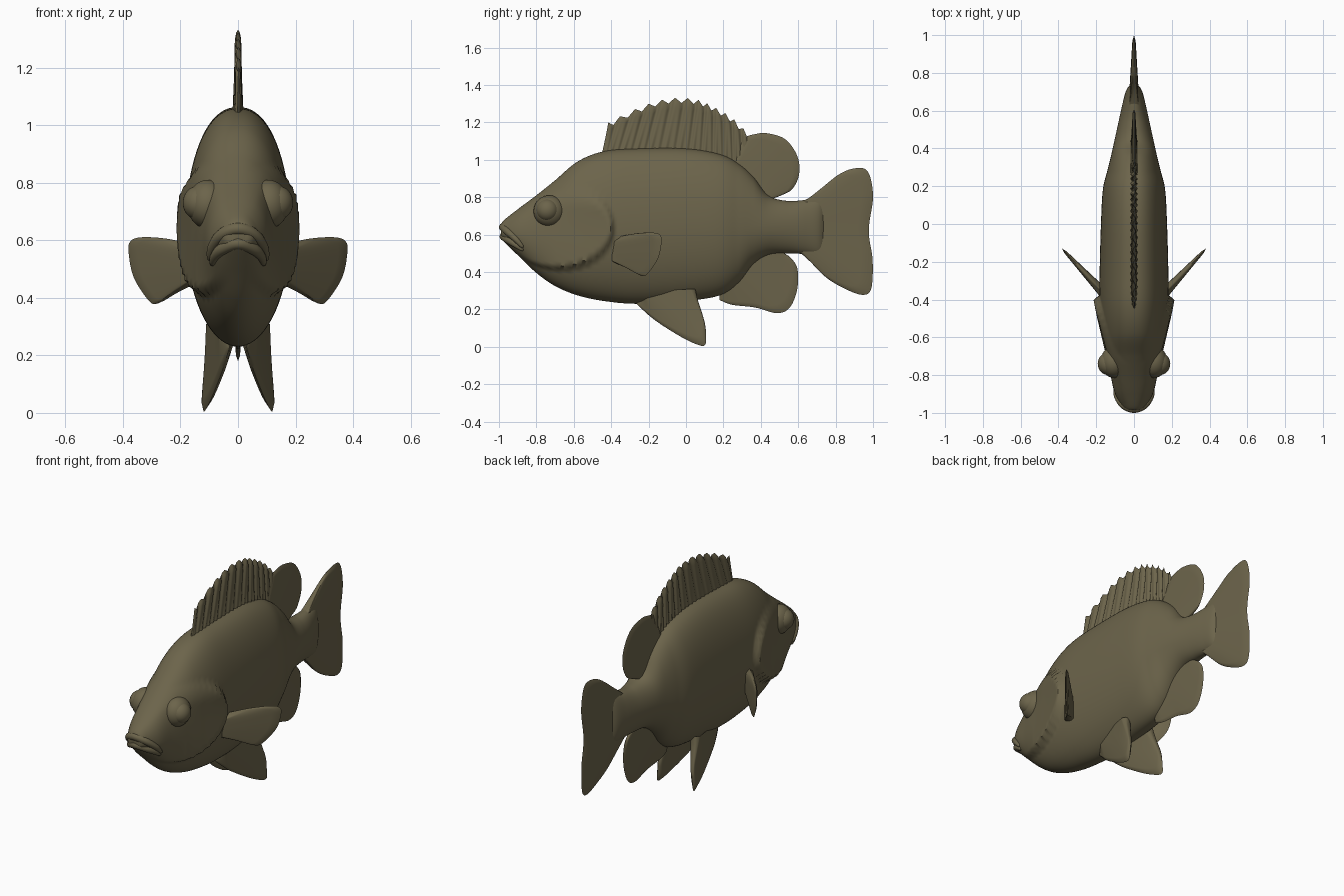
import bpy, bmesh, math
from mathutils import Vector, Matrix

if "Cube" in bpy.data.objects:
    bpy.data.objects.remove(bpy.data.objects["Cube"])

olive = bpy.data.materials.new("olive_brown")
olive.diffuse_color = (0.15, 0.128, 0.07, 1)
olive.use_nodes = True
olive.node_tree.nodes["Principled BSDF"].inputs["Base Color"].default_value = olive.diffuse_color


def clamp(v):
    return max(0.0, min(1.0, v))


def spline(pts, n):
    """Catmull-Rom through tuples of any size, n+1 samples."""
    out, last = [], len(pts) - 1
    for k in range(n + 1):
        f = k / n * last
        i = min(int(f), last - 1)
        t = f - i
        a, b, c, d = (pts[max(0, min(last, i + j))] for j in (-1, 0, 1, 2))
        out.append(tuple(0.5 * (2 * q + (r - p) * t + (2 * p - 5 * q + 4 * r - s) * t * t
                                + (3 * q - p - 3 * r + s) * t ** 3)
                         for p, q, r, s in zip(a, b, c, d)))
    return out


def finish(name, bm, mirror=False, angle=50):
    bmesh.ops.remove_doubles(bm, verts=bm.verts, dist=0.0001)
    bmesh.ops.recalc_face_normals(bm, faces=bm.faces)
    me = bpy.data.meshes.new(name)
    bm.to_mesh(me)
    bm.free()
    me.materials.append(olive)
    ob = bpy.data.objects.new(name, me)
    bpy.context.collection.objects.link(ob)
    bpy.context.view_layer.objects.active = ob
    ob.select_set(True)
    bpy.ops.object.shade_smooth_by_angle(angle=math.radians(angle))
    ob.select_set(False)
    if mirror:
        ob.modifiers.new("Mirror", 'MIRROR')
    return ob


# Body: lofted sections (y, top, bottom, height of widest point, half width)
stations = [
    (-0.99, 0.645, 0.585, 0.615, 0.02), (-0.975, 0.675, 0.565, 0.61, 0.055),
    (-0.90, 0.735, 0.49, 0.60, 0.095), (-0.80, 0.81, 0.395, 0.60, 0.12),
    (-0.70, 0.89, 0.325, 0.61, 0.145), (-0.58, 0.99, 0.275, 0.62, 0.168),
    (-0.44, 1.045, 0.245, 0.63, 0.182), (-0.26, 1.06, 0.23, 0.64, 0.182),
    (0.0, 1.06, 0.245, 0.65, 0.175), (0.18, 1.03, 0.275, 0.65, 0.165),
    (0.28, 0.98, 0.34, 0.645, 0.142), (0.36, 0.91, 0.44, 0.645, 0.122),
    (0.44, 0.81, 0.49, 0.645, 0.104), (0.54, 0.78, 0.50, 0.645, 0.082),
    (0.64, 0.785, 0.495, 0.645, 0.06), (0.71, 0.79, 0.49, 0.64, 0.04),
    (0.75, 0.77, 0.51, 0.64, 0.008)]


def gill_bump(y, z):
    """Raised gill cover with a sharp rear edge."""
    d = math.hypot((y + 0.68) / 0.29, (z - 0.64) / 0.22)
    edge = clamp((1.05 - d) / 0.1)
    edge = edge * edge * (3 - 2 * edge)
    return 0.034 * edge * min(1, d) ** 2 * clamp((y + 0.95) / 0.25) * clamp((0.86 - z) / 0.1)


bm = bmesh.new()
N, rings = 80, []
for y, top, bot, mid, w in spline(stations, 208):
    ring = []
    for k in range(N):
        a = 2 * math.pi * k / N
        c, s = math.cos(a), math.sin(a)
        p = 0.88 if s > 0 else 1.0
        z = mid + s * ((top - mid) if s > 0 else (mid - bot))
        x = math.copysign(abs(c) ** p, c) * w
        x += math.copysign(gill_bump(y, z) * min(1, 2 * abs(c)), c) if abs(c) > 0.01 else 0
        ring.append(bm.verts.new((x, y, z)))
    rings.append(ring)
for r0, r1 in zip(rings, rings[1:]):
    for k in range(N):
        bm.faces.new((r0[k], r0[(k + 1) % N], r1[(k + 1) % N], r1[k]))
bm.faces.new(rings[0])
bm.faces.new(rings[-1])
finish("body", bm)


def fin(name, root, tip, place, t0, t1, n=60, m=12, mirror=False, spines=0):
    """Thin tapered blade between a root curve and an outer outline.
    place(p, q, t) maps outline coordinates and side offset to 3D."""
    R, T = spline(root, n), spline(tip, n)
    bm = bmesh.new()
    for side in (1, -1):
        grid = []
        for i in range(n + 1):
            u = i / n
            row = []
            for j in range(m + 1):
                v = j / m
                p = R[i][0] + (T[i][0] - R[i][0]) * v
                q = R[i][1] + (T[i][1] - R[i][1]) * v
                half = (t0 * (1 - v) + t1 * v) * min(1, math.sqrt(8 * min(u, 1 - u)))
                half *= 0 if j == m else 1
                off = 0
                if spines:  # ragged top edge and raked ribs
                    ph = (u * spines) % 1
                    q += 0.028 * v ** 4 * (abs(2 * ph - 1) - 0.6)
                    p += 0.04 * v * math.sin(math.pi * u)
                    half *= 0.7 + 0.5 * math.cos(2 * math.pi * u * spines) ** 2
                    off = 0.007 * math.sin(2 * math.pi * u * spines) * v
                row.append(bm.verts.new(place(p, q, side * half + off)))
            grid.append(row)
        for i in range(n):
            for j in range(m):
                bm.faces.new((grid[i][j], grid[i + 1][j], grid[i + 1][j + 1], grid[i][j + 1]))
    return finish(name, bm, mirror, 60)


def upright(p, q, t):
    return Vector((t, p, q))


# Fins on the centre line
fin("spiny_dorsal_fin",
    [(-0.45, 1.03), (-0.25, 1.04), (0.0, 1.04), (0.2, 1.0), (0.34, 0.9)],
    [(-0.415, 1.19), (-0.28, 1.265), (-0.14, 1.315), (0.0, 1.315), (0.11, 1.275),
     (0.23, 1.21), (0.34, 1.12)],
    upright, 0.016, 0.006, n=156, spines=13)
fin("soft_dorsal_fin",
    [(0.24, 0.98), (0.36, 0.88), (0.44, 0.77)],
    [(0.31, 1.12), (0.36, 1.135), (0.43, 1.142), (0.53, 1.11), (0.595, 1.02),
     (0.605, 0.925), (0.57, 0.845), (0.51, 0.81), (0.455, 0.79)],
    upright, 0.02, 0.006)
fin("anal_fin",
    [(0.18, 0.30), (0.3, 0.40), (0.4, 0.51), (0.50, 0.52)],
    [(0.18, 0.25), (0.245, 0.225), (0.37, 0.21), (0.485, 0.18), (0.555, 0.21),
     (0.595, 0.31), (0.595, 0.42), (0.555, 0.48), (0.52, 0.50)],
    upright, 0.02, 0.006)
fin("tail_fin",
    [(0.58, 0.76), (0.62, 0.64), (0.58, 0.52)],
    [(0.64, 0.785), (0.72, 0.835), (0.80, 0.91), (0.89, 0.952), (0.97, 0.94),
     (1.0, 0.81), (0.98, 0.66), (0.98, 0.58), (0.998, 0.46), (0.99, 0.31),
     (0.94, 0.278), (0.84, 0.315), (0.75, 0.37), (0.68, 0.44), (0.63, 0.495)],
    upright, 0.03, 0.007, n=90)

# Paired fins
fin("pectoral_fin",
    [(0.15, 0.57), (0.15, 0.51), (0.15, 0.45)],
    [(0.17, 0.59), (0.26, 0.607), (0.34, 0.61), (0.375, 0.595), (0.38, 0.555),
     (0.362, 0.47), (0.31, 0.39), (0.28, 0.38), (0.24, 0.405), (0.19, 0.43)],
    lambda p, q, t: Vector((p - 0.7 * t, -0.345 + (p - 0.18) * 1.07 + 0.7 * t, q)),
    0.028, 0.006, mirror=True)
fin("pelvic_fin",
    [(-0.24, 0.27), (-0.1, 0.30), (0.05, 0.31)],
    [(-0.265, 0.23), (-0.17, 0.145), (-0.03, 0.055), (0.06, 0.012), (0.1, 0.008),
     (0.107, 0.05), (0.1, 0.13), (0.06, 0.26)],
    lambda p, q, t: Vector((0.101 + 0.198 * p - 0.085 * q + t, p, q)),
    0.032, 0.009, mirror=True)

# Eyes: socket mound and eyeball
for name, loc, rad in (("eye_socket", (0.105, -0.73, 0.725), (0.072, 0.085, 0.085)),
                       ("eyeball", (0.135, -0.74, 0.73), (0.057, 0.06, 0.06))):
    bm = bmesh.new()
    bmesh.ops.create_uvsphere(bm, u_segments=32, v_segments=20, radius=1,
                              matrix=Matrix.Translation(loc) @ Matrix.Diagonal((*rad, 1)))
    finish(name, bm, True)


# Lips: rounded tubes tapering to the mouth corners
def lip(name, half, radius):
    path = [(-x, y, z) for x, y, z in half[:0:-1]] + half
    pts = [Vector(p) for p in spline(path, 40)]
    bm = bmesh.new()
    prev = None
    for i, p in enumerate(pts):
        d = (pts[min(i + 1, 40)] - pts[max(i - 1, 0)]).normalized()
        side = d.cross(Vector((0, 0, 1))).normalized()
        up = side.cross(d)
        r = radius * (0.25 + 0.75 * math.sin(math.pi * i / 40) ** 0.6) if 0 < i < 40 else 0.002
        ring = [bm.verts.new(p + r * (side * math.cos(a) + up * math.sin(a)))
                for a in (math.tau * k / 14 for k in range(14))]
        if prev:
            for k in range(14):
                bm.faces.new((prev[k], prev[(k + 1) % 14], ring[(k + 1) % 14], ring[k]))
        prev = ring
    finish(name, bm)


lip("upper_lip", [(0, -0.978, 0.64), (0.055, -0.958, 0.62), (0.09, -0.91, 0.575), (0.098, -0.87, 0.53)], 0.022)
lip("lower_lip", [(0, -0.975, 0.59), (0.05, -0.95, 0.572), (0.08, -0.91, 0.545), (0.09, -0.87, 0.515)], 0.022)
